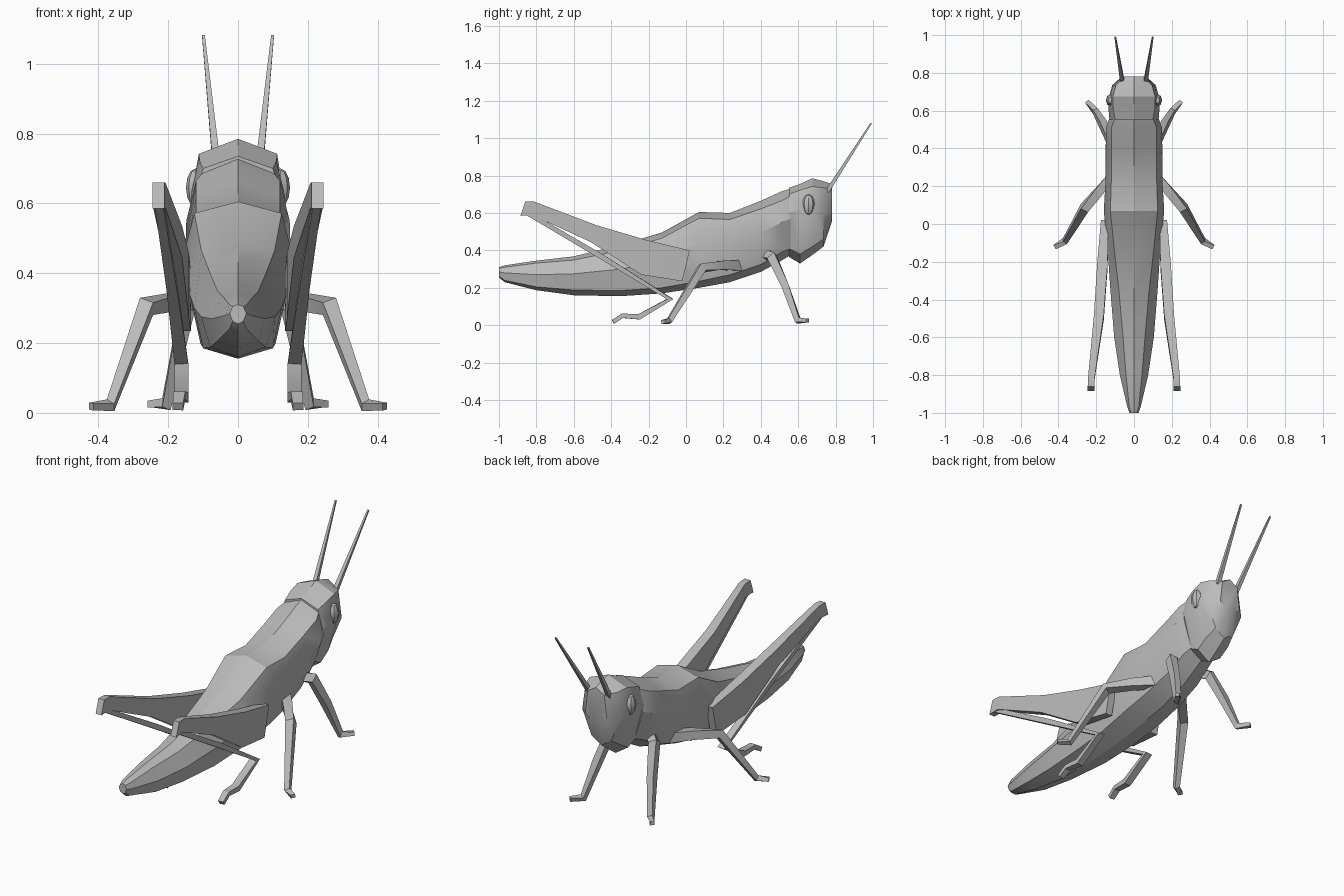
import bpy, bmesh, math
from mathutils import Vector

if "Cube" in bpy.data.objects:
    bpy.data.objects.remove(bpy.data.objects["Cube"])

grey = bpy.data.materials.new("plain grey")
grey.diffuse_color = (0.5, 0.5, 0.5, 1)
grey.use_nodes = True
grey.node_tree.nodes["Principled BSDF"].inputs["Base Color"].default_value = grey.diffuse_color


def finish(name, bm, mirror=False, angle=30):
    """Turn a bmesh into a named object, optionally mirrored across x."""
    bmesh.ops.recalc_face_normals(bm, faces=bm.faces)
    mesh = bpy.data.meshes.new(name)
    bm.to_mesh(mesh)
    bm.free()
    mesh.materials.append(grey)
    ob = bpy.data.objects.new(name, mesh)
    bpy.context.collection.objects.link(ob)
    bpy.ops.object.select_all(action='DESELECT')
    ob.select_set(True)
    bpy.context.view_layer.objects.active = ob
    bpy.ops.object.shade_smooth_by_angle(angle=math.radians(angle))
    if mirror:
        ob.modifiers.new("mirror", 'MIRROR').use_mirror_merge = False
    return ob


def loft(name, rings, mirror=False, angle=30):
    """Skin a list of closed rings and cap both ends."""
    bm = bmesh.new()
    vs = [[bm.verts.new(p) for p in ring] for ring in rings]
    n = len(vs[0])
    for a, b in zip(vs, vs[1:]):
        for i in range(n):
            j = (i + 1) % n
            bm.faces.new((a[i], a[j], b[j], b[i]))
    bm.faces.new(vs[0])
    bm.faces.new(vs[-1])
    return finish(name, bm, mirror, angle)


def hull(name, stations):
    """Eight-sided body section: ridge, shoulder, side, lower edge, keel."""
    rings = []
    for y, top, sx, sz, mx, mz, lx, lz, bottom in stations:
        half = [(sx, sz), (mx, mz), (lx, lz)]
        rings.append([(0, y, top)] + [(x, y, z) for x, z in half] +
                     [(0, y, bottom)] + [(-x, y, z) for x, z in reversed(half)])
    return loft(name, rings)


def limb(name, path):
    """Square tube through (x, y, z, half width, half height), on both sides."""
    pts = [Vector(p[:3]) for p in path]
    rings = []
    for i, p in enumerate(path):
        dirs = []
        if i > 0:
            dirs.append((pts[i] - pts[i - 1]).normalized())
        if i < len(pts) - 1:
            dirs.append((pts[i + 1] - pts[i]).normalized())
        t = sum(dirs, Vector()).normalized()
        side = Vector((1, 0, 0))
        side = (side - t * side.dot(t)).normalized()
        up = t.cross(side)
        rings.append([pts[i] + side * (p[3] * a) + up * (p[4] * b)
                      for a, b in ((1, 1), (-1, 1), (-1, -1), (1, -1))])
    return loft(name, rings, mirror=True)


# Abdomen and thorax
hull("body", [
    (-1.0, .31, .015, .305, .024, .285, .015, .262, .255),
    (-.97, .32, .025, .31, .035, .28, .025, .24, .23),
    (-.8, .345, .042, .332, .075, .27, .06, .205, .187),
    (-.6, .368, .058, .348, .105, .275, .08, .188, .16),
    (-.35, .43, .08, .40, .125, .30, .1, .185, .155),
    (-.13, .495, .105, .465, .14, .345, .108, .2, .17),
    (.07, .605, .125, .572, .16, .44, .115, .235, .2),
    (.235, .6, .12, .565, .15, .455, .11, .27, .23),
    (.4, .665, .12, .622, .15, .49, .10, .325, .285),
    (.51, .715, .12, .665, .148, .55, .09, .39, .345),
    (.56, .73, .10, .69, .13, .57, .08, .41, .375)])

# Head
hull("head", [
    (.55, .735, .10, .70, .13, .60, .08, .41, .365),
    (.61, .755, .11, .722, .135, .62, .075, .38, .33),
    (.675, .785, .112, .742, .132, .62, .075, .42, .375),
    (.735, .77, .095, .735, .115, .59, .06, .46, .42),
    (.78, .755, .05, .725, .065, .60, .035, .57, .555)])

# Eyes: flattened low-poly domes
bm = bmesh.new()
bmesh.ops.create_uvsphere(bm, u_segments=8, v_segments=6, radius=1)
for v in bm.verts:
    v.co = (.122 + v.co.x * .027, .655 + v.co.y * .033, .645 + v.co.z * .055)
finish("eyes", bm, mirror=True)

# Antennae
limb("antennae", [(.062, .755, .715, .011, .011), (.099, .99, 1.08, .004, .004)])

# Front legs
limb("front_legs", [
    (.07, .42, .38, .022, .022), (.13, .46, .365, .022, .024),
    (.165, .53, .21, .019, .02), (.205, .598, .025, .014, .016),
    (.25, .65, .025, .012, .010)])

# Middle legs
limb("middle_legs", [
    (.09, .28, .32, .025, .028), (.17, .19, .32, .024, .024),
    (.262, .085, .305, .022, .022), (.365, -.09, .022, .014, .014),
    (.42, -.122, .018, .012, .010)])

# Hind thighs: tall flat section that narrows to the raised knee
thigh = [  # inner x, outer x, y and z of top, y and z of bottom
    (.135, .175, .02, .40, -.02, .235),
    (.14, .195, -.21, .455, -.24, .27),
    (.16, .212, -.48, .535, -.51, .445),
    (.208, .243, -.81, .66, -.82, .588),
    (.21, .245, -.86, .66, -.885, .585)]
loft("hind_thighs", [[(a, ty, tz), (b, ty, tz), (b, by, bz), (a, by, bz)]
                     for a, b, ty, tz, by, bz in thigh], mirror=True)

# Hind shins and feet
limb("hind_shins", [
    (.226, -.85, .60, .012, .012), (.19, -.45, .365, .015, .014),
    (.162, -.085, .14, .02, .016), (.162, -.25, .045, .02, .015),
    (.168, -.34, .05, .017, .012), (.172, -.39, .018, .015, .012)])
